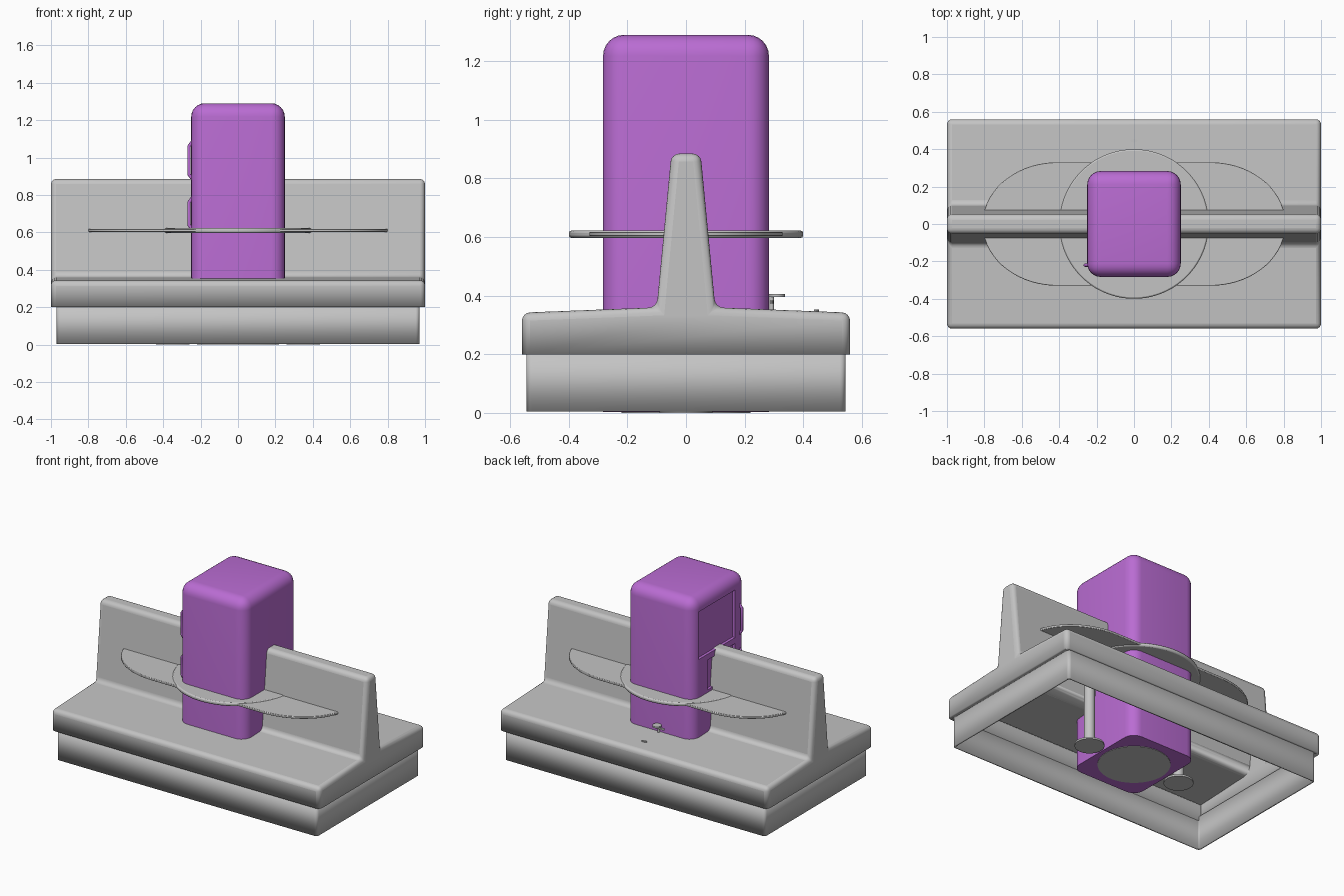
import bpy
import bmesh
import math

cube = bpy.data.objects.get("Cube")
if cube:
    bpy.data.objects.remove(cube)


def material(name, colour):
    m = bpy.data.materials.new(name)
    m.use_nodes = True
    m.diffuse_color = colour
    m.node_tree.nodes["Principled BSDF"].inputs["Base Color"].default_value = colour
    return m


GREY = material("light_grey", (0.55, 0.55, 0.55, 1))
PURPLE = material("purple", (0.49, 0.15, 0.65, 1))


def finish(name, bm, mat):
    bmesh.ops.recalc_face_normals(bm, faces=bm.faces)
    mesh = bpy.data.meshes.new(name)
    bm.to_mesh(mesh)
    bm.free()
    ob = bpy.data.objects.new(name, mesh)
    bpy.context.collection.objects.link(ob)
    mesh.materials.append(mat)
    return ob


def smooth(ob, angle=35):
    bpy.ops.object.select_all(action="DESELECT")
    ob.select_set(True)
    bpy.context.view_layer.objects.active = ob
    bpy.ops.object.shade_smooth_by_angle(angle=math.radians(angle))


def box_mesh(lo, hi):
    bm = bmesh.new()
    bmesh.ops.create_cube(bm, size=1)
    for v in bm.verts:
        for i in range(3):
            v.co[i] = hi[i] if v.co[i] > 0 else lo[i]
    return bm


def prism(name, outline, bottom, top, mat, bevel=0):
    """Extrude a horizontal outline upward."""
    bm = bmesh.new()
    face = bm.faces.new([bm.verts.new((x, y, bottom)) for x, y in outline])
    new = bmesh.ops.extrude_face_region(bm, geom=[face])["geom"]
    bmesh.ops.translate(bm, vec=(0, 0, top - bottom),
                        verts=[g for g in new if isinstance(g, bmesh.types.BMVert)])
    ob = finish(name, bm, mat)
    if bevel:
        mod = ob.modifiers.new("Bevel", "BEVEL")
        mod.width, mod.segments = bevel, 2
    smooth(ob)
    return ob


def oval(cx, rx, ry, x=0, y=0, count=64):
    """Ellipse split by a straight section of half length cx."""
    pts = []
    for i in range(count):
        a = 2 * math.pi * (i + 0.5) / count
        pts.append((x + rx * math.cos(a) + math.copysign(cx, math.cos(a)),
                    y + ry * math.sin(a)))
    return pts


def shell(ob, bevel, thickness):
    mod = ob.modifiers.new("Bevel", "BEVEL")
    mod.width, mod.segments = bevel, 4
    mod = ob.modifiers.new("Shell", "SOLIDIFY")
    mod.thickness, mod.offset = thickness, -1
    smooth(ob)


# Hollow cover with the upright dividing ridge, open underneath
half = [(0.56, 0.2), (0.56, 0.342), (0.1, 0.36), (0.05, 0.885)]
profile = half + [(-y, z) for y, z in reversed(half)]
bm = bmesh.new()
ends = [[bm.verts.new((x, y, z)) for y, z in profile] for x in (-1, 1)]
for ring in ends:
    bm.faces.new(ring)
for i in range(len(profile) - 1):
    bm.faces.new((ends[0][i], ends[0][i + 1], ends[1][i + 1], ends[1][i]))
shell(finish("ridged_cover", bm, GREY), 0.028, 0.03)

# Skirt below the cover, walls only
bm = box_mesh((-0.97, -0.545, 0.004), (0.97, 0.545, 0.23))
bmesh.ops.delete(bm, geom=[f for f in bm.faces if abs(f.normal.z) > 0.5],
                 context="FACES_ONLY")
shell(finish("base_skirt", bm, GREY), 0.02, 0.012)

# Tower with rounded sides and top
bm = box_mesh((-0.25, -0.283, 0.003), (0.25, 0.283, 1.29))
edges = [e for e in bm.edges if max(v.co.z for v in e.verts) > 1]
bmesh.ops.bevel(bm, geom=edges, offset=0.072, segments=6, profile=0.5, affect="EDGES")
tower = finish("tower", bm, PURPLE)

# Two recessed panels in the side of the tower
for name, lo, hi in (("upper_panel_cutter", (-0.3, -0.165, 0.88), (-0.232, 0.22, 1.2)),
                     ("lower_panel_cutter", (-0.3, -0.165, 0.64), (-0.232, 0.13, 0.84))):
    cutter = finish(name, box_mesh(lo, hi), PURPLE)
    mod = tower.modifiers.new(name, "BOOLEAN")
    mod.operation, mod.solver, mod.object = "DIFFERENCE", "EXACT", cutter
    bpy.context.view_layer.objects.active = tower
    bpy.ops.object.modifier_apply(modifier=name)
    bpy.data.objects.remove(cutter)
smooth(tower)


# Door handles beside the panels
def handle(name, low, high):
    curve = bpy.data.curves.new(name, "CURVE")
    curve.dimensions = "3D"
    curve.bevel_depth, curve.bevel_resolution = 0.009, 2
    path = [(-0.24, low), (-0.262, low + 0.03), (-0.262, high - 0.03), (-0.24, high)]
    spline = curve.splines.new("POLY")
    spline.points.add(len(path) - 1)
    for p, (x, z) in zip(spline.points, path):
        p.co = (x, -0.22, z, 1)
    curve.materials.append(PURPLE)
    bpy.context.collection.objects.link(bpy.data.objects.new(name, curve))


handle("upper_handle", 0.88, 1.09)
handle("lower_handle", 0.61, 0.79)

# Table: a round centre on a long oval top
prism("oval_tabletop", oval(0.41, 0.4, 0.33), 0.603, 0.618, GREY, 0.003)
prism("round_tabletop", oval(0, 0.4, 0.4), 0.597, 0.622, GREY, 0.008)

# Tap behind the tower and the drain in front of it
prism("tap_stem", oval(0, 0.008, 0.008, 0, 0.292, 12), 0.34, 0.398, GREY)
prism("tap_cap", oval(0, 0.028, 0.028, 0, 0.31, 16), 0.396, 0.406, GREY)
prism("tap_handle", oval(0, 0.045, 0.007, 0, 0.292, 16), 0.374, 0.384, GREY)
prism("drain", oval(0, 0.02, 0.009, 0, 0.445, 16), 0.34, 0.352, GREY)

# Feet under the cover
for side, x in (("right", -0.35), ("left", 0.35)):
    prism(side + "_foot_pad", oval(0, 0.09, 0.09, x, 0, 32), 0, 0.012, GREY)
    prism(side + "_foot_pole", oval(0, 0.033, 0.033, x, 0, 24), 0.01, 0.6, GREY)

# Round plate on the underside of the tower
prism("tower_foot_plate", oval(0, 0.22, 0.22, 0, 0, 48), 0, 0.008, GREY)
